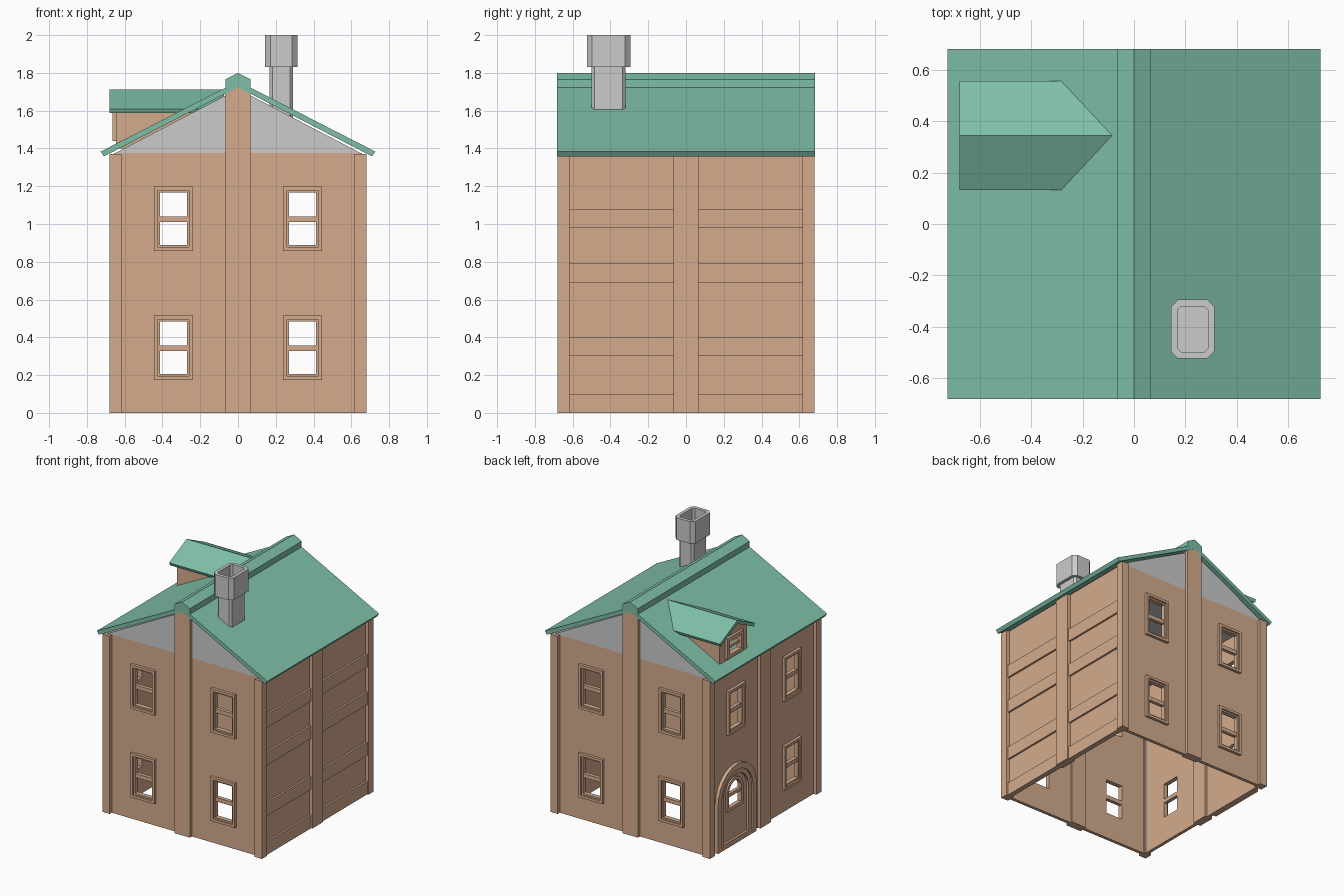
import bpy, bmesh
from math import pi, sin, cos, radians
from mathutils import Matrix

if "Cube" in bpy.data.objects:
    bpy.data.objects.remove(bpy.data.objects["Cube"])


def material(name, rgb):
    m = bpy.data.materials.new(name)
    m.diffuse_color = (*rgb, 1)
    m.use_nodes = True
    m.node_tree.nodes["Principled BSDF"].inputs["Base Color"].default_value = m.diffuse_color
    return m


BRICK = material("brick", (0.66, 0.41, 0.27))
GREEN = material("roof_green", (0.21, 0.52, 0.39))
FRONT, RIGHT, BACK, LEFT = 0, 90, 180, 270


def plate(name, loops, d0, d1, side=None, mat=BRICK):
    """Filled outline (later loops are holes), extruded from d0 to d1.
    With a side, x runs along that wall, y is up, depth points outward."""
    cu = bpy.data.curves.new(name, 'CURVE')
    cu.dimensions, cu.fill_mode = '2D', 'BOTH'
    cu.extrude = (d1 - d0) / 2
    for pts in loops:
        s = cu.splines.new('POLY')
        s.points.add(len(pts) - 1)
        for p, (x, y) in zip(s.points, pts):
            p.co = (x, y, 0, 1)
        s.use_cyclic_u = True
    tmp = bpy.data.objects.new(name + "_curve", cu)
    bpy.context.collection.objects.link(tmp)
    dg = bpy.context.evaluated_depsgraph_get()
    me = bpy.data.meshes.new_from_object(tmp.evaluated_get(dg))
    bpy.data.objects.remove(tmp)
    m = Matrix.Translation((0, 0, (d0 + d1) / 2))
    if side is not None:
        m = Matrix.Rotation(radians(side), 4, 'Z') @ Matrix.Rotation(pi / 2, 4, 'X') @ m
    bm = bmesh.new()
    bm.from_mesh(me)
    bmesh.ops.remove_doubles(bm, verts=bm.verts, dist=1e-5)
    bmesh.ops.transform(bm, matrix=m, verts=bm.verts)
    bmesh.ops.recalc_face_normals(bm, faces=bm.faces)
    for f in bm.faces:
        f.smooth = False
    bm.to_mesh(me)
    bm.free()
    me.materials.clear()
    if mat:
        me.materials.append(mat)
    ob = bpy.data.objects.new(name, me)
    bpy.context.collection.objects.link(ob)
    return ob


def rect(x0, x1, y0, y1):
    return [(x0, y0), (x1, y0), (x1, y1), (x0, y1)]


def cut_rect(cx, cy, hx, hy, c):
    """Rectangle with chamfered corners."""
    return [(cx + sx, cy + sy) for sx, sy in (
        (hx - c, -hy), (hx, c - hy), (hx, hy - c), (hx - c, hy),
        (c - hx, hy), (-hx, hy - c), (-hx, c - hy), (c - hx, -hy))]


def arch(cx, r, z0, zc, n=12):
    """Straight sides from z0 to zc, then a half circle."""
    return [(cx - r, z0), (cx + r, z0)] + [
        (cx + r * cos(pi * i / n), zc + r * sin(pi * i / n)) for i in range(n + 1)]


def gabled(cx, h, z0, z1, top):
    return [(cx - h, z0), (cx + h, z0), (cx + h, z1), (cx, top), (cx - h, z1)]


def window(name, side, u, z):
    plate(name + "_frame", [rect(u - .103, u + .103, z - .17, z + .17),
                            rect(u - .083, u + .083, z - .15, z + .15)], .63, .677, side)
    plate(name + "_sash", [rect(u - .083, u + .083, z - .15, z + .15),
                           rect(u - .072, u + .072, z - .138, z + .138)], .63, .665, side)
    plate(name + "_bar", [rect(u - .072, u + .072, z - .018, z + .013)], .63, .658, side)


# walls with window openings
LOW, HIGH, DU = .345, 1.028, -.345
four = [(u, z) for u in (-.342, .342) for z in (LOW, HIGH)]
layout = {FRONT: four, BACK: four, LEFT: [w for w in four if w != (-.342, LOW)], RIGHT: []}
names = {FRONT: "front", BACK: "back", LEFT: "left", RIGHT: "right"}
for side, wins in layout.items():
    holes = [rect(u - .083, u + .083, z - .15, z + .15) for u, z in wins]
    if side == LEFT:
        holes.append(arch(DU, .2, .008, .37))
    plate(names[side] + "_wall", [rect(-.64, .64, 0, 1.375)] + holes, .63, .655, side)
    for i, (u, z) in enumerate(wins):
        window(f"{names[side]}_window_{i}", side, u, z)
    # middle pilaster, pointed under the gables
    if side in (FRONT, BACK):
        shape = gabled(0, .066, 0, 1.69, 1.724)
    else:
        shape = rect(-.066, .066, 0, 1.37)
    plate(names[side] + "_pilaster", [shape], .615, .68, side)

# corner posts
for sx in (-1, 1):
    for sy in (-1, 1):
        xs, ys = sorted((sx * .618, sx * .68)), sorted((sy * .618, sy * .68))
        plate("corner_post", [rect(*xs, *ys)], 0, 1.37)

# horizontal bands on the right wall
for z0 in (0, .3, .69, .98):
    for u0, u1 in ((-.618, -.066), (.066, .618)):
        plate("wall_band", [rect(u0, u1, z0, z0 + .1)], .64, .67, RIGHT)

# arched door with small arched window
plate("door_surround", [arch(DU, .235, 0, .37), arch(DU, .19, .02, .37)], .63, .68, LEFT)
plate("door_inner_trim", [arch(DU, .192, .01, .37), arch(DU, .155, .03, .37)], .63, .668, LEFT)
plate("door_leaf", [arch(DU, .16, .01, .37), arch(DU, .08, .28, .40)], .63, .65, LEFT)
plate("door_window_trim", [arch(DU, .1, .26, .40), arch(DU, .075, .285, .40)], .63, .662, LEFT)
plate("door_window_bar", [rect(DU - .078, DU + .078, .365, .39)], .63, .655, LEFT)

# main roof with raised ridge cap, grey attic below it
half = [(.71, 1.358), (.727, 1.383), (.066, 1.722), (.066, 1.766)]
roof = half + [(0, 1.80)] + [(-x, z) for x, z in reversed(half)] + [(0, 1.724)]
plate("main_roof", [roof], -.682, .682, FRONT, GREEN)
plate("attic", [[(-.66, 1.37), (.66, 1.37), (0, 1.715)]], -.655, .655, FRONT, None)

# dormer on the left slope
plate("dormer_walls", [gabled(DU, .165, 1.40, 1.607, 1.686),
                       gabled(DU, .14, 1.41, 1.59, 1.66)], .25, .62, LEFT)
plate("dormer_front", [gabled(DU, .165, 1.40, 1.607, 1.686),
                       rect(DU - .085, DU + .085, 1.455, 1.585)], .62, .645, LEFT)
plate("dormer_window_frame", [rect(DU - .1, DU + .1, 1.44, 1.60),
                              rect(DU - .07, DU + .07, 1.468, 1.572)], .625, .665, LEFT)
plate("dormer_window_bar", [rect(DU - .07, DU + .07, 1.508, 1.53)], .625, .65, LEFT)
plate("dormer_roof", [[(DU - .203, 1.587), (DU - .213, 1.61), (DU, 1.712), (DU + .213, 1.61),
                       (DU + .203, 1.587), (DU, 1.685)]], .075, .68, LEFT, GREEN)

# chimney shaft and hollow chamfered cap
CX, CY = .229, -.41
plate("chimney_shaft", [cut_rect(CX, CY, .061, .09, .015)], 1.55, 1.84, None, None)
plate("chimney_cap", [cut_rect(CX, CY, .085, .115, .028),
                      cut_rect(CX, CY, .06, .089, .015)], 1.83, 2.0, None, None)
